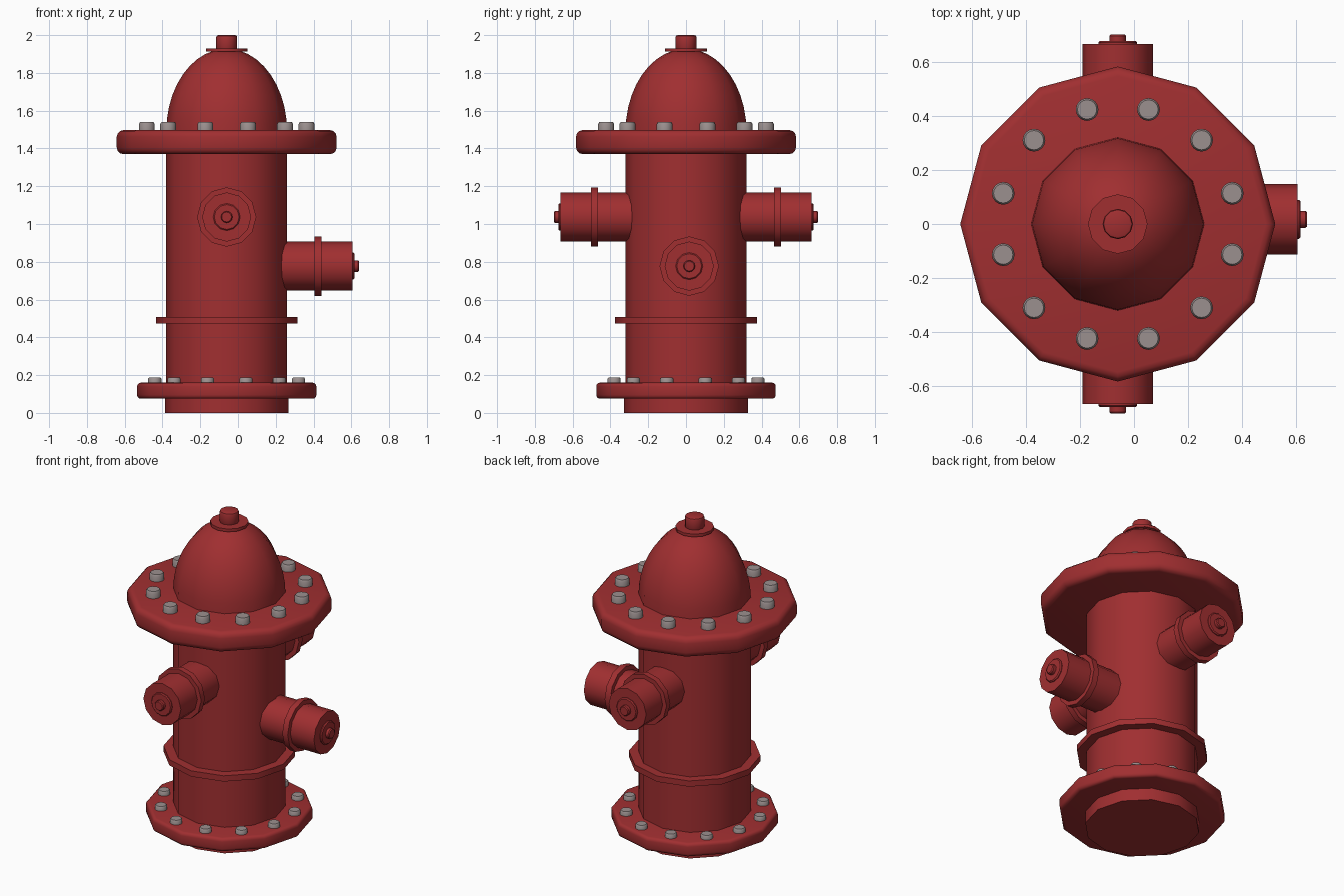
import bpy, bmesh, math
from mathutils import Matrix, Vector

if "Cube" in bpy.data.objects:
    bpy.data.objects.remove(bpy.data.objects["Cube"])

AXIS_X = -0.06
SIDES = 12


def material(name, rgb):
    m = bpy.data.materials.new(name)
    m.diffuse_color = (*rgb, 1)
    m.use_nodes = True
    m.node_tree.nodes["Principled BSDF"].inputs["Base Color"].default_value = m.diffuse_color
    return m


RED = material("hydrant red", (0.352, 0.028, 0.030))
GREY = material("bolt grey", (0.33, 0.28, 0.275))


def lathe(name, profile, mat=RED, placements=None, sides=SIDES):
    """Spin (radius, height) points around z, one copy per placement matrix."""
    bm = bmesh.new()
    for mtx in placements or [Matrix.Translation((AXIS_X, 0, 0))]:
        rings = []
        for r, z in profile:
            rings.append([bm.verts.new(mtx @ Vector((
                r * math.cos(2 * math.pi * i / sides),
                r * math.sin(2 * math.pi * i / sides), z))) for i in range(sides)])
        for a, b in zip(rings, rings[1:]):
            for i in range(sides):
                j = (i + 1) % sides
                bm.faces.new((a[i], a[j], b[j], b[i]))
        bm.faces.new(rings[0][::-1])
        bm.faces.new(rings[-1])
    for f in bm.faces:
        f.smooth = True
    me = bpy.data.meshes.new(name)
    bm.to_mesh(me)
    bm.free()
    me.set_sharp_from_angle(angle=math.radians(38))
    me.materials.append(mat)
    ob = bpy.data.objects.new(name, me)
    bpy.context.collection.objects.link(ob)
    return ob


def disc(r, z0, z1, bevel, steps=3):
    """Profile of a disc with rounded rims."""
    arc = [math.pi / 2 * k / steps for k in range(steps + 1)]
    low = [(r - bevel + bevel * math.sin(a), z0 + bevel - bevel * math.cos(a)) for a in arc]
    high = [(r - bevel + bevel * math.cos(a), z1 - bevel + bevel * math.sin(a)) for a in arc]
    return low + high


# Barrel, foot and flanges
lathe("foot", [(0.327, 0), (0.327, 0.09)])
lathe("barrel", [(0.32, 0.08), (0.32, 1.42)])
lathe("base_flange", disc(0.475, 0.075, 0.16, 0.02))
lathe("barrel_ring", [(0.375, 0.472), (0.375, 0.508)])
lathe("top_flange", disc(0.582, 1.37, 1.497, 0.035))

# Dome: half ellipsoid cut off under the cap
dome = [(0.32 * math.cos(t), 1.49 + 0.438 * math.sin(t))
        for t in (math.radians(78 * k / 9) for k in range(10))]
lathe("dome", dome)
lathe("dome_cap", [(0.11, 1.912), (0.11, 1.93)])
lathe("dome_nut", disc(0.056, 1.92, 2.0, 0.012, 2))


# Bolt circles
def bolt_ring(name, ring_r, z, r, h):
    spots = []
    for i in range(12):
        a = math.radians(15 + 30 * i)
        spots.append(Matrix.Translation((AXIS_X + ring_r * math.cos(a),
                                         ring_r * math.sin(a), z)))
    lathe(name, [(r, -0.01), (r, h * 0.75), (r * 0.85, h)], GREY, spots, 16)


bolt_ring("top_bolts", 0.438, 1.497, 0.042, 0.043)
bolt_ring("base_bolts", 0.394, 0.16, 0.035, 0.027)


# Outlets: a pipe, collar, end plate and nut, pointing along a heading
def outlet(name, heading, y, z):
    m = (Matrix.Translation((AXIS_X, y, z))
         @ Matrix.Rotation(heading, 4, 'Z') @ Matrix.Rotation(math.pi / 2, 4, 'Y'))
    lathe(name + "_pipe", [(0.13, 0.25), (0.13, 0.665)], RED, [m])
    lathe(name + "_collar", [(0.157, 0.465), (0.157, 0.502)], RED, [m])
    lathe(name + "_end_plate", [(0.072, 0.65), (0.072, 0.670), (0.066, 0.676)], RED, [m])
    lathe(name + "_nut", [(0.031, 0.66), (0.031, 0.694), (0.026, 0.70)], RED, [m])


outlet("front_outlet", -math.pi / 2, 0, 1.037)
outlet("back_outlet", math.pi / 2, 0, 1.037)
outlet("side_outlet", 0, 0.017, 0.777)
